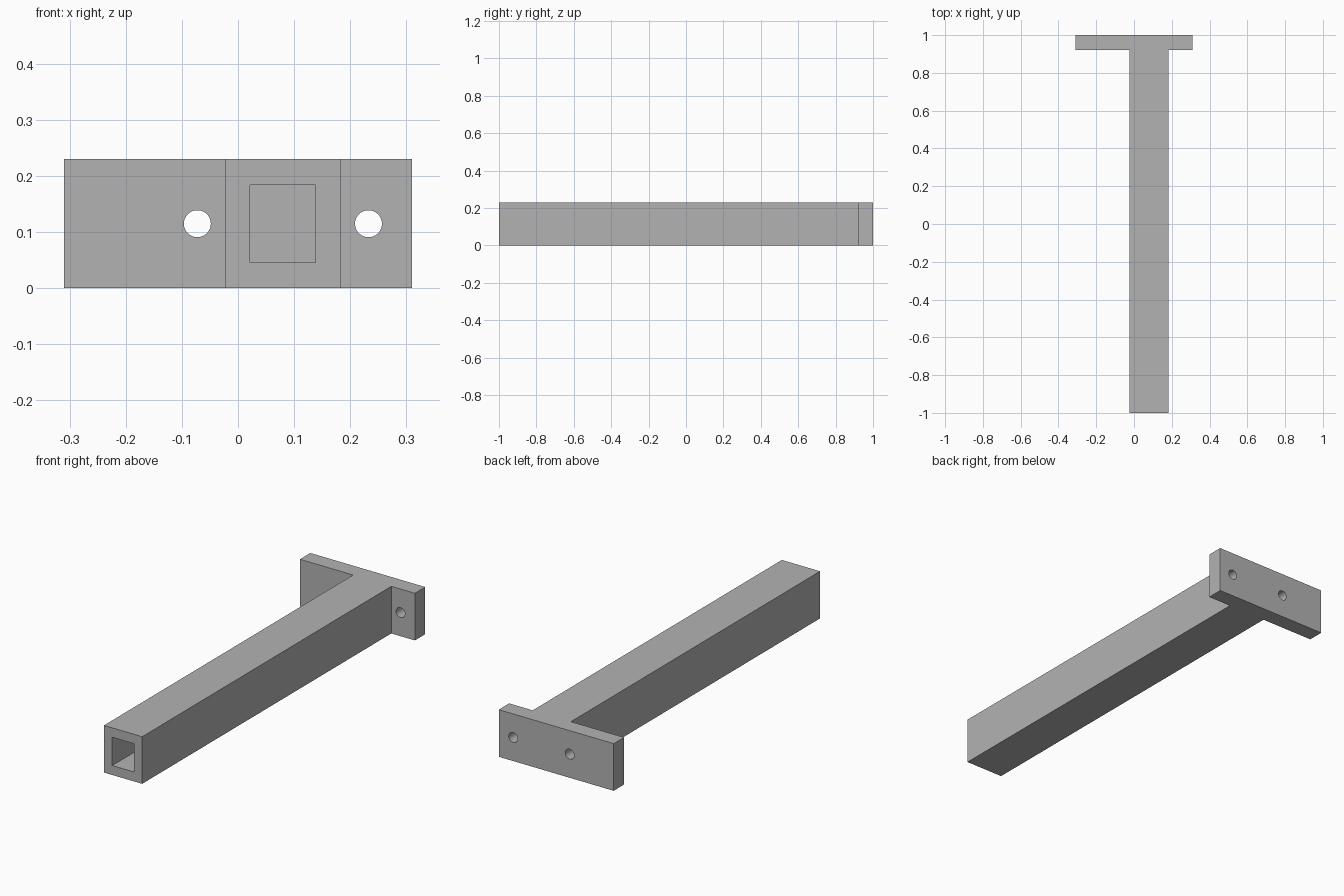
import bpy
import bmesh
import math

cube = bpy.data.objects.get("Cube")
if cube:
    bpy.data.objects.remove(cube, do_unlink=True)

HEIGHT = 0.23
MID_Z = HEIGHT / 2
BAR_X, BAR_HALF = 0.08, 0.103
PLATE_HALF, PLATE_FRONT = 0.31, 0.92

grey = bpy.data.materials.new("plain grey")
grey.use_nodes = True
colour = (0.45, 0.45, 0.45, 1)
grey.diffuse_color = colour
grey.node_tree.nodes["Principled BSDF"].inputs["Base Color"].default_value = colour


def cut(target, cutter):
    """Subtract a cutter from the target, then discard it."""
    cutter.hide_render = True
    mod = target.modifiers.new("cut", 'BOOLEAN')
    mod.operation = 'DIFFERENCE'
    mod.solver = 'EXACT'
    mod.object = cutter
    bpy.context.view_layer.objects.active = target
    bpy.ops.object.modifier_apply(modifier=mod.name)
    bpy.data.objects.remove(cutter, do_unlink=True)


# T-shaped body: long bar with an off-centre mounting plate at the back
left, right = BAR_X + BAR_HALF, BAR_X - BAR_HALF
profile = [(right, -1), (left, -1), (left, PLATE_FRONT), (PLATE_HALF, PLATE_FRONT),
           (PLATE_HALF, 1), (-PLATE_HALF, 1), (-PLATE_HALF, PLATE_FRONT), (right, PLATE_FRONT)]
bm = bmesh.new()
base = bm.faces.new([bm.verts.new((x, y, 0)) for x, y in profile])
top = bmesh.ops.extrude_face_region(bm, geom=[base])["geom"]
bmesh.ops.translate(bm, vec=(0, 0, HEIGHT),
                    verts=[v for v in top if isinstance(v, bmesh.types.BMVert)])
bmesh.ops.recalc_face_normals(bm, faces=bm.faces)
mesh = bpy.data.meshes.new("bar_with_mounting_plate")
bm.to_mesh(mesh)
bm.free()
body = bpy.data.objects.new("bar_with_mounting_plate", mesh)
bpy.context.collection.objects.link(body)
mesh.materials.append(grey)

# Rectangular bore, open at the front and closed by the plate
bore_start = -1.1
bpy.ops.mesh.primitive_cube_add(size=1, location=(BAR_X, (bore_start + PLATE_FRONT) / 2, MID_Z))
bore = bpy.context.object
bore.name = "bore_cutter"
bore.scale = (0.117, PLATE_FRONT - bore_start, 0.138)
bpy.context.view_layer.update()
cut(body, bore)

# Screw holes through the plate, one on each side of the bar
for side in (-1, 1):
    bpy.ops.mesh.primitive_cylinder_add(vertices=48, radius=0.024, depth=0.2,
                                        location=(BAR_X + side * 0.1525, 0.96, MID_Z),
                                        rotation=(math.pi / 2, 0, 0))
    bpy.context.object.name = "screw_hole_cutter"
    cut(body, bpy.context.object)

# Round hole walls, crisp edges elsewhere
bpy.ops.object.select_all(action='DESELECT')
body.select_set(True)
bpy.context.view_layer.objects.active = body
bpy.ops.object.shade_smooth_by_angle(angle=math.radians(30))
